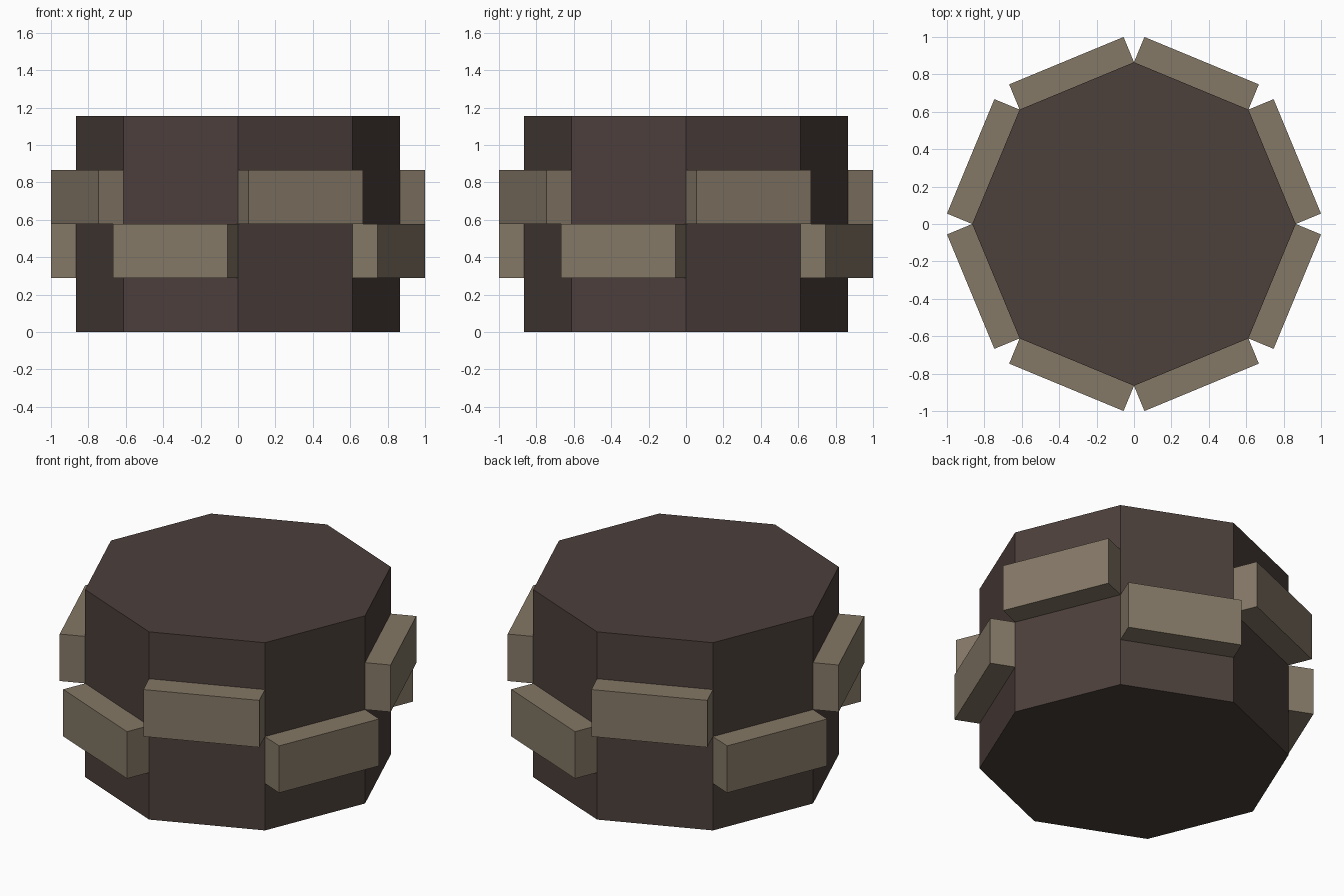
import bpy, math

if "Cube" in bpy.data.objects:
    bpy.data.objects.remove(bpy.data.objects["Cube"])

R, H = 0.865, 1.155            # octagon corner radius and height
SIDE = 2 * R * math.sin(math.pi / 8)
APOTHEM = R * math.cos(math.pi / 8)
THICK, BLOCK_H = 0.146, 0.289


def material(name, rgb):
    m = bpy.data.materials.new(name)
    m.diffuse_color = (*rgb, 1)
    m.use_nodes = True
    m.node_tree.nodes["Principled BSDF"].inputs["Base Color"].default_value = m.diffuse_color
    return m


dark = material("dark brown", (0.072, 0.050, 0.043))
tan = material("tan", (0.232, 0.188, 0.133))

# Octagonal body with a corner pointing along each axis
n = 8
ring = [(R * math.cos(i * math.tau / n), R * math.sin(i * math.tau / n)) for i in range(n)]
verts = [(x, y, z) for z in (0, H) for x, y in ring]
faces = [tuple(reversed(range(n))), tuple(range(n, 2 * n))]
faces += [(i, (i + 1) % n, (i + 1) % n + n, i + n) for i in range(n)]
mesh = bpy.data.meshes.new("octagonal_body")
mesh.from_pydata(verts, [], faces)
mesh.materials.append(dark)
bpy.context.collection.objects.link(bpy.data.objects.new("octagonal_body", mesh))

# One block per side, alternating upper and lower
for k in range(n):
    a = math.radians(22.5 + 45 * k)
    d = APOTHEM + THICK / 2
    z = H / 2 + BLOCK_H / 2 * (1 if k % 2 == 0 else -1)
    bpy.ops.mesh.primitive_cube_add(size=1, location=(d * math.cos(a), d * math.sin(a), z),
                                    rotation=(0, 0, a))
    block = bpy.context.object
    block.name = f"{'upper' if k % 2 == 0 else 'lower'}_block_{k // 2 + 1}"
    block.scale = (THICK, SIDE, BLOCK_H)
    block.data.materials.append(tan)
